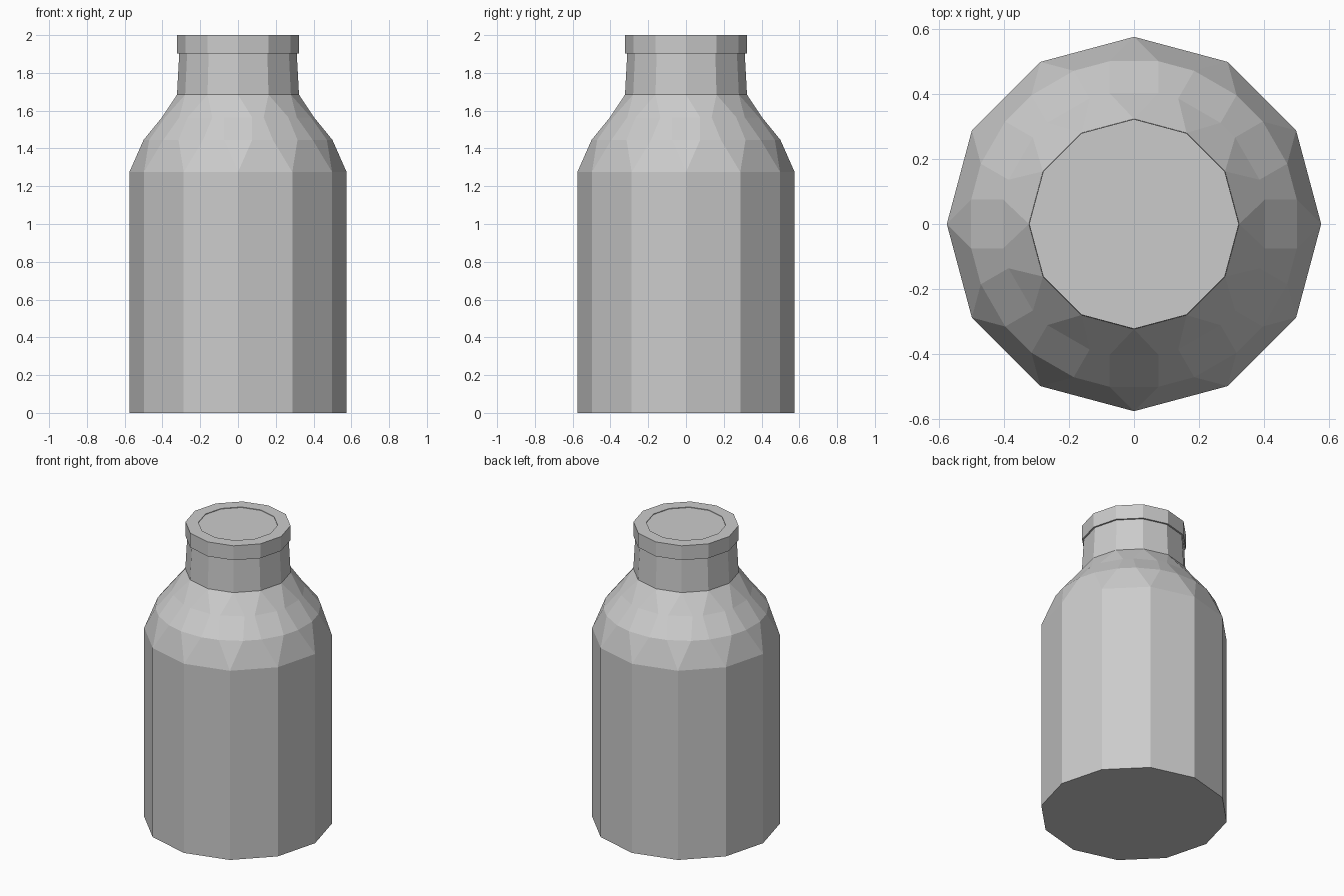
import bpy, bmesh
from math import cos, sin, pi, atan2, hypot

if "Cube" in bpy.data.objects:
    bpy.data.objects.remove(bpy.data.objects["Cube"])

N = 12  # sides of the bottle


def ring(bm, r, z):
    """Plain 12-sided ring."""
    return [bm.verts.new((r * cos(2 * pi * i / N), r * sin(2 * pi * i / N), z)) for i in range(N)]


def split_ring(bm, dist, half, z):
    """Ring with each corner split into a pair of points."""
    r, a = hypot(dist, half), atan2(half, dist)
    return [bm.verts.new((r * cos(2 * pi * i / N + s * a), r * sin(2 * pi * i / N + s * a), z))
            for i in range(N) for s in (-1, 1)]


def bridge(bm, lo, hi):
    n = len(lo)
    for i in range(n):
        j = (i + 1) % n
        bm.faces.new((lo[i], lo[j], hi[j], hi[i]))


def fan(bm, single, pairs):
    """Join a 12-point ring to a 24-point ring: triangle per corner, quad per side."""
    for i in range(N):
        j = (i + 1) % N
        bm.faces.new((single[i], pairs[2 * i], pairs[2 * i + 1]))
        bm.faces.new((single[i], single[j], pairs[2 * j], pairs[2 * i + 1]))


def finish(bm, name):
    bmesh.ops.recalc_face_normals(bm, faces=bm.faces)
    mesh = bpy.data.meshes.new(name)
    bm.to_mesh(mesh)
    bm.free()
    bpy.context.collection.objects.link(bpy.data.objects.new(name, mesh))


def lathe(name, profile):
    """Closed 12-sided solid from (radius, height) points."""
    bm = bmesh.new()
    rings = [ring(bm, r, z) for r, z in profile]
    for lo, hi in zip(rings, rings[1:]):
        bridge(bm, lo, hi)
    bm.faces.new(rings[0])
    bm.faces.new(rings[-1])
    finish(bm, name)


# Bottle: body, faceted shoulder and tapering neck
bm = bmesh.new()
base = ring(bm, 0.575, 0)
body_top = ring(bm, 0.575, 1.275)
shoulder_low = split_ring(bm, 0.5, 0.075, 1.445)
shoulder_high = split_ring(bm, 0.402, 0.075, 1.565)
neck_low = ring(bm, 0.323, 1.685)
neck_top = ring(bm, 0.311, 1.905)
bridge(bm, base, body_top)
fan(bm, body_top, shoulder_low)
bridge(bm, shoulder_low, shoulder_high)
fan(bm, neck_low, shoulder_high)
bridge(bm, neck_low, neck_top)
bm.faces.new(base)
bm.faces.new(neck_top)
finish(bm, "bottle")

# Cap with a barely sunken round panel on top
lathe("cap", [(0.322, 1.903), (0.322, 2.0), (0.243, 2.0), (0.243, 1.996)])
